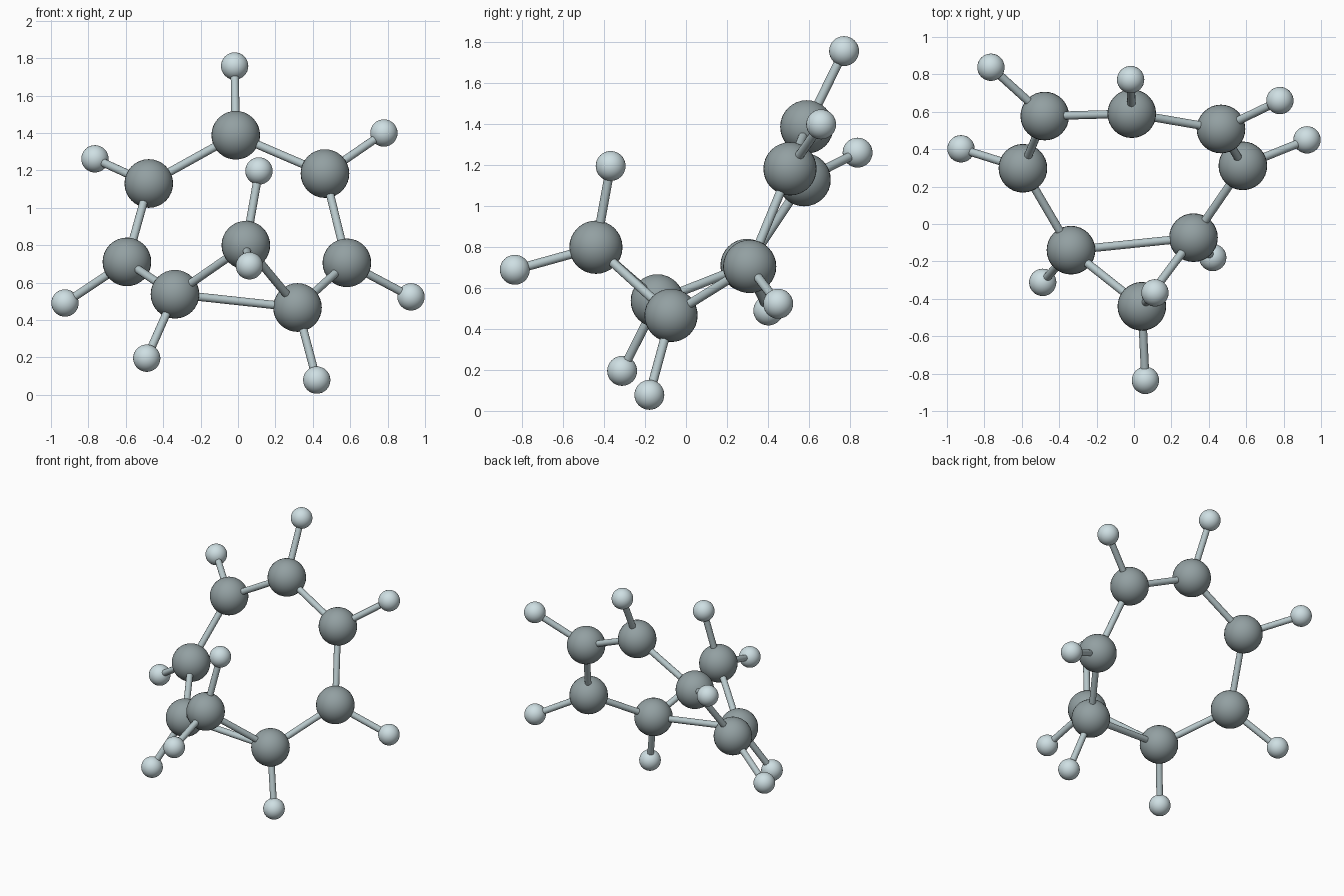
import bpy
from mathutils import Vector

if "Cube" in bpy.data.objects:
    bpy.data.objects.remove(bpy.data.objects["Cube"])


def material(name, rgb):
    m = bpy.data.materials.new(name)
    m.diffuse_color = (*rgb, 1)
    m.use_nodes = True
    m.node_tree.nodes["Principled BSDF"].inputs["Base Color"].default_value = m.diffuse_color
    return m


DARK = material("dark_grey", (0.29, 0.35, 0.36))
PALE = material("pale_blue", (0.62, 0.74, 0.77))
ROD = material("rod_grey", (0.48, 0.58, 0.60))
BIG_R, SMALL_R, ROD_R = 0.13, 0.073, 0.022

# Ring of seven large balls, in order, plus the bridge ball
large = {
    "ring_top": (-0.012, 0.59, 1.388),
    "ring_upper_left": (-0.477, 0.577, 1.13),
    "ring_lower_left": (-0.594, 0.298, 0.711),
    "ring_base_left": (-0.337, -0.14, 0.538),
    "ring_base_right": (0.318, -0.073, 0.467),
    "ring_lower_right": (0.582, 0.311, 0.706),
    "ring_upper_right": (0.465, 0.508, 1.183),
    "bridge": (0.042, -0.44, 0.80),
}

# Small outer balls: name, parent ball, position
small = [
    ("top", "ring_top", (-0.018, 0.772, 1.758)),
    ("upper_left", "ring_upper_left", (-0.765, 0.838, 1.262)),
    ("lower_left", "ring_lower_left", (-0.925, 0.402, 0.491)),
    ("base_left", "ring_base_left", (-0.488, -0.312, 0.196)),
    ("base_right", "ring_base_right", (0.421, -0.179, 0.079)),
    ("lower_right", "ring_lower_right", (0.925, 0.45, 0.524)),
    ("upper_right", "ring_upper_right", (0.78, 0.66, 1.40)),
    ("bridge_up", "bridge", (0.112, -0.368, 1.197)),
    ("bridge_front", "bridge", (0.061, -0.836, 0.69)),
]


def finish(name, mat):
    ob = bpy.context.object
    ob.name = name
    ob.data.materials.append(mat)
    bpy.ops.object.shade_smooth_by_angle()
    return ob


def ball(name, pos, radius, mat):
    bpy.ops.mesh.primitive_uv_sphere_add(segments=32, ring_count=16,
                                         radius=radius, location=pos)
    finish(name, mat)


def rod(name, a, b):
    a, b = Vector(a), Vector(b)
    bpy.ops.mesh.primitive_cylinder_add(vertices=16, radius=ROD_R,
                                        depth=(b - a).length, location=(a + b) / 2)
    ob = finish(name, ROD)
    ob.rotation_euler = (b - a).to_track_quat('Z', 'Y').to_euler()


# Large balls
for name, pos in large.items():
    ball(name + "_ball", pos, BIG_R, DARK)

# Rods closing the ring, then the two bridge rods
ring = [n for n in large if n.startswith("ring")]
links = list(zip(ring, ring[1:] + ring[:1]))
links += [("ring_base_left", "bridge"), ("ring_base_right", "bridge")]
for a, b in links:
    rod(a + "_to_" + b + "_rod", large[a], large[b])

# Small balls with their rods
for name, parent, pos in small:
    ball(name + "_small_ball", pos, SMALL_R, PALE)
    rod(name + "_outer_rod", large[parent], pos)
